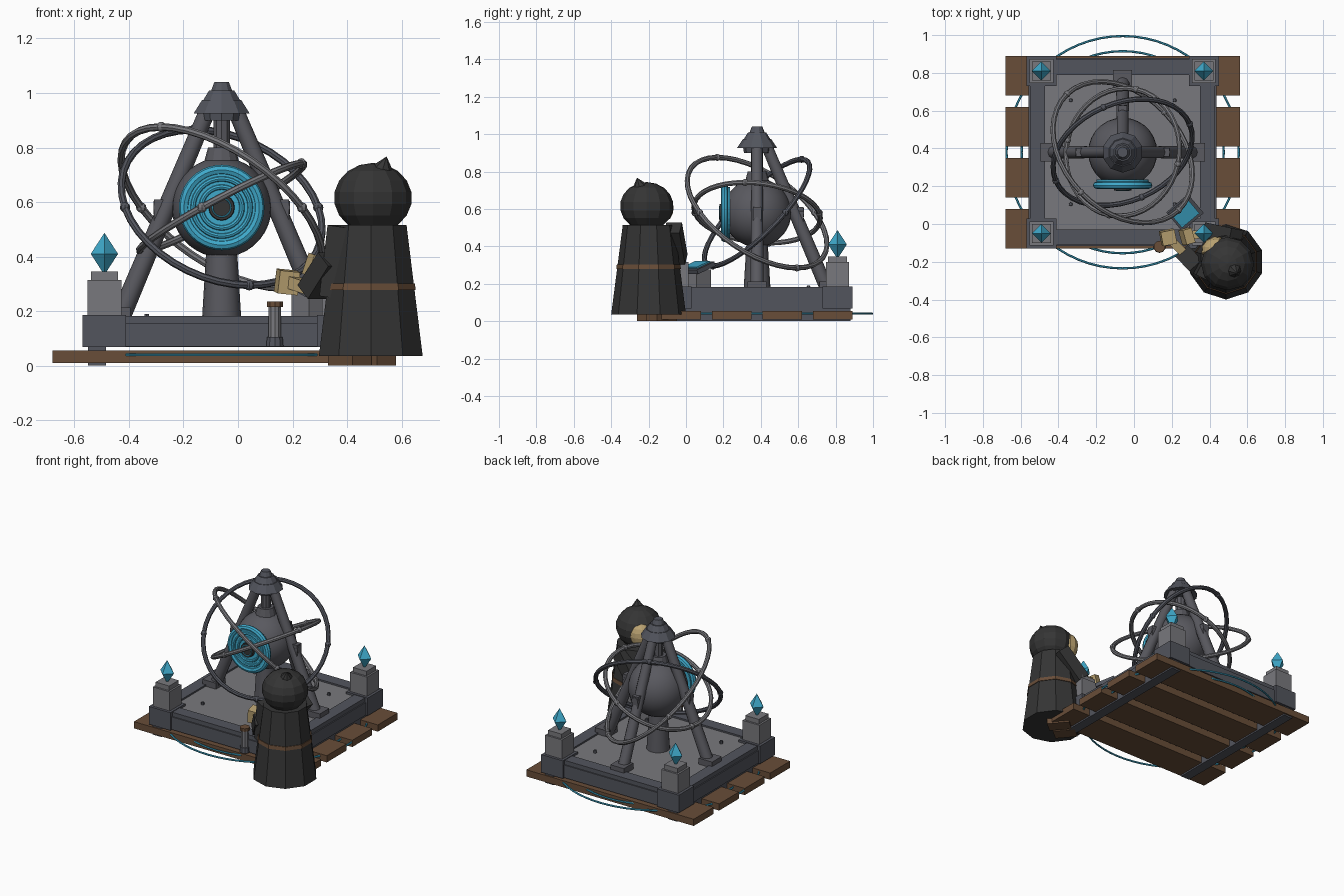
import bpy, math
from mathutils import Vector, Matrix

if "Cube" in bpy.data.objects:
    bpy.data.objects.remove(bpy.data.objects["Cube"])

CX, CY, CZ = -0.06, 0.38, 0.58          # centre of the machine


def mat(name, rgb):
    m = bpy.data.materials.new(name)
    m.diffuse_color = (*rgb, 1)
    m.use_nodes = True
    m.node_tree.nodes["Principled BSDF"].inputs["Base Color"].default_value = m.diffuse_color
    return m


SLATE = mat("dark slate", (0.085, 0.09, 0.11))
IRON = mat("iron grey", (0.10, 0.10, 0.115))
STONE = mat("stone grey", (0.19, 0.19, 0.205))
WOOD = mat("brown wood", (0.14, 0.075, 0.04))
BLUE = mat("glowing blue", (0.05, 0.40, 0.60))
BLACK = mat("black cloth", (0.035, 0.035, 0.035))
TAN = mat("tan skin", (0.50, 0.37, 0.17))


def finish(name, m, smooth=False):
    o = bpy.context.object
    o.name = name
    o.data.materials.append(m)
    if smooth:
        bpy.ops.object.shade_smooth_by_angle(angle=math.radians(40))
    return o


def box(name, m, c, size, rot=(0, 0, 0)):
    bpy.ops.mesh.primitive_cube_add(size=1, location=c, rotation=rot)
    bpy.context.object.scale = size
    return finish(name, m)


def span(name, m, x, y, z):
    return box(name, m, [(a + b) / 2 for a, b in (x, y, z)], [b - a for a, b in (x, y, z)])


def cone(name, m, a, b, r1, r2, n=8, smooth=False):
    """Tapered round part running from point a to point b."""
    a, b = Vector(a), Vector(b)
    bpy.ops.mesh.primitive_cone_add(vertices=n, radius1=r1, radius2=r2, depth=(b - a).length,
                                    location=(a + b) / 2,
                                    rotation=(b - a).to_track_quat('Z', 'Y').to_euler())
    return finish(name, m, smooth)


def beam(name, m, a, b, w, d):
    """Square bar from a to b."""
    a, b = Vector(a), Vector(b)
    return box(name, m, (a + b) / 2, (w, d, (b - a).length),
               (b - a).to_track_quat('Z', 'Y').to_euler())


def ball(name, m, c, r, scale=(1, 1, 1), seg=16, rings=10, smooth=False, rot=(0, 0, 0)):
    bpy.ops.mesh.primitive_uv_sphere_add(segments=seg, ring_count=rings, radius=r, location=c, rotation=rot)
    bpy.context.object.scale = scale
    return finish(name, m, smooth)


def ring(name, m, c, n, R, r, seg=40, sides=8):
    bpy.ops.mesh.primitive_torus_add(major_segments=seg, minor_segments=sides, major_radius=R,
                                     minor_radius=r, location=c,
                                     rotation=Vector(n).to_track_quat('Z', 'Y').to_euler())
    return finish(name, m, True)


# Wooden pallet: four planks on two runners
for i in range(4):
    y = -0.025 + 0.27 * i
    span("plank", WOOD, (-0.68, 0.56), (y - 0.105, y + 0.105), (0.01, 0.055))
for s in (-1, 1):
    x = CX + s * 0.457
    span("runner", SLATE, (x - 0.033, x + 0.033), (-0.12, 0.88), (0.0, 0.07))

# Glowing floor rings
for R in (0.615, 0.535):
    ring("floor_ring", BLUE, (CX, CY, 0.04), (0, 0, 1), R, 0.006, 64, 6)

# Stone deck with raised rim
span("deck", STONE, (CX - 0.45, CX + 0.45), (CY - 0.45, CY + 0.45), (0.07, 0.172))
for s in (-1, 1):
    box("rim_side", SLATE, (CX + s * 0.45, CY, 0.125), (0.08, 0.86, 0.115))
    box("rim_end", SLATE, (CX, CY + s * 0.45, 0.125), (0.86, 0.08, 0.115))
    box("trim_side", SLATE, (CX + s * 0.45, CY, 0.112), (0.095, 0.86, 0.085))
    box("trim_end", SLATE, (CX, CY + s * 0.45, 0.112), (0.86, 0.095, 0.085))
    for t in (-1, 1):
        # Corner post, pedestal and crystal
        px, py = CX + s * 0.43, CY + t * 0.43
        box("corner_block", SLATE, (px, py, 0.127), (0.16, 0.16, 0.119))
        box("pedestal", STONE, (px, py, 0.25), (0.125, 0.125, 0.13))
        box("pedestal_cap", STONE, (px, py, 0.33), (0.1, 0.1, 0.032))
        cone("crystal_top", BLUE, (px, py, 0.41), (px, py, 0.487), 0.05, 0, 4)
        cone("crystal_base", BLUE, (px, py, 0.41), (px, py, 0.345), 0.05, 0.008, 4)
        bx, by = CX + s * 0.275, CY + t * 0.275
        cone("bolt", SLATE, (bx, by, 0.165), (bx, by, 0.19), 0.011, 0.009, 6)

# Column, core sphere and neck
cone("column", IRON, (CX, CY, 0.17), (CX, CY, 0.45), 0.072, 0.055, 16, True)
ball("core", IRON, (CX, CY, CZ), 0.183, seg=28, rings=18, smooth=True)
cone("collar", IRON, (CX, CY, 0.745), (CX, CY, 0.80), 0.065, 0.05, 12)
cone("neck", IRON, (CX, CY, 0.78), (CX, CY, 0.93), 0.032, 0.032, 10)

# Eye on the front of the core
ring("eye_rim", BLUE, (CX, 0.205, CZ), (0, -1, 0), 0.138, 0.019)
cone("eye_disc", BLUE, (CX, 0.235, CZ), (CX, 0.195, CZ), 0.138, 0.135, 28)
for R in (0.105, 0.075):
    ring("eye_ridge", BLUE, (CX, 0.196, CZ), (0, -1, 0), R, 0.010, 32)
cone("pupil", BLACK, (CX, 0.21, CZ), (CX, 0.178, CZ), 0.05, 0.046, 16)
ring("pupil_glow", BLUE, (CX, 0.178, CZ), (0, -1, 0), 0.034, 0.003, 20, 6)

# Tripod legs with feet, axles and brackets
for dx, dy in ((-1, 0), (1, 0), (0, 1)):
    def at(r, z):
        return (CX + dx * r, CY + dy * r, z)
    cone("leg", IRON, at(0.37, 0.18), at(0.05, 0.94), 0.037, 0.03, 10, True)
    box("foot", IRON, at(0.385, 0.19), (0.10, 0.10, 0.045))
    cone("axle", IRON, at(0.15, CZ), at(0.25, CZ), 0.024, 0.024, 10)
    box("bracket", IRON, at(0.225, 0.565), (0.045, 0.045, 0.09))

# Stepped cap
for z1, z2, r1, r2 in ((0.90, 0.93, 0.07, 0.075), (0.925, 0.975, 0.108, 0.075),
                       (0.975, 1.01, 0.07, 0.048), (1.01, 1.04, 0.04, 0.028)):
    cone("cap", SLATE, (CX, CY, z1), (CX, CY, z2), r1, r2, 10)

# Tilted orbit rings with small studs
for name, m, n, R in (("outer_orbit", STONE, (0.5, 0.48, 0.72), 0.426),
                      ("middle_orbit", SLATE, (0.29, -0.68, 0.67), 0.385),
                      ("inner_orbit", STONE, (-0.46, 0.1, 0.87), 0.34)):
    ring(name, m, (CX, CY, CZ), n, R, 0.014)
    q = Vector(n).to_track_quat('Z', 'Y')
    for k in range(4):
        p = q @ (Matrix.Rotation(k * math.pi / 2, 3, 'Z') @ Vector((R, 0, 0)))
        ball(name + "_stud", m, Vector((CX, CY, CZ)) + p, 0.019, seg=8, rings=6)

# Control desk with a glowing slanted screen
TURN = math.radians(40)
box("desk_base", STONE, (0.27, 0.06, 0.22), (0.11, 0.10, 0.11), (0, 0, TURN))
box("desk_top", SLATE, (0.27, 0.06, 0.285), (0.15, 0.13, 0.025), (0.35, 0, TURN))
box("screen", BLUE, (0.269, 0.055, 0.302), (0.12, 0.10, 0.008), (0.35, 0, TURN))

# Small post beside the desk
cone("post_base", SLATE, (0.135, -0.12, 0.07), (0.135, -0.12, 0.105), 0.033, 0.03, 10)
cone("post", STONE, (0.135, -0.12, 0.10), (0.135, -0.12, 0.22), 0.024, 0.024, 10)
cone("post_cap", WOOD, (0.135, -0.12, 0.215), (0.135, -0.12, 0.235), 0.031, 0.031, 10)

# Robed figure: boots, robe, belt, hood and face
FX, FY = 0.487, -0.2
box("boot", WOOD, (0.41, -0.18, 0.022), (0.09, 0.14, 0.044), (0, 0, TURN))
box("boot", WOOD, (0.50, -0.13, 0.022), (0.09, 0.14, 0.044), (0, 0, TURN))
cone("robe", BLACK, (FX, FY, 0.036), (FX, FY, 0.515), 0.2, 0.138, 10)
cone("belt", WOOD, (FX, FY, 0.278), (FX, FY, 0.302), 0.173, 0.17, 10)
ball("hood", BLACK, (FX + 0.008, FY - 0.01, 0.615), 0.143, (1, 1, 0.9), 12, 9)
cone("hood_tip", BLACK, (0.525, -0.24, 0.70), (0.545, -0.262, 0.767), 0.06, 0, 8)
ball("face", TAN, (FX - 0.068, FY + 0.075, 0.605), 0.07, (1, 0.75, 1.1), 10, 8, rot=(0, 0, TURN))

# Sleeves and hands reaching for the desk
beam("left_sleeve", BLACK, (0.385, -0.25, 0.51), (0.355, -0.235, 0.25), 0.085, 0.085)
beam("left_cuff", BLACK, (0.345, -0.24, 0.39), (0.27, -0.16, 0.27), 0.09, 0.075)
beam("left_arm", TAN, (0.275, -0.165, 0.28), (0.20, -0.09, 0.305), 0.045, 0.045)
box("left_hand", TAN, (0.18, -0.07, 0.307), (0.075, 0.075, 0.085), (0.1, 0.1, 0.2))
beam("right_sleeve", BLACK, (0.54, -0.07, 0.50), (0.40, -0.04, 0.33), 0.085, 0.085)
beam("right_arm", TAN, (0.41, -0.045, 0.34), (0.30, -0.06, 0.36), 0.045, 0.045)
box("right_hand", TAN, (0.28, -0.065, 0.365), (0.05, 0.08, 0.08), (0.1, 0.3, 0.3))
